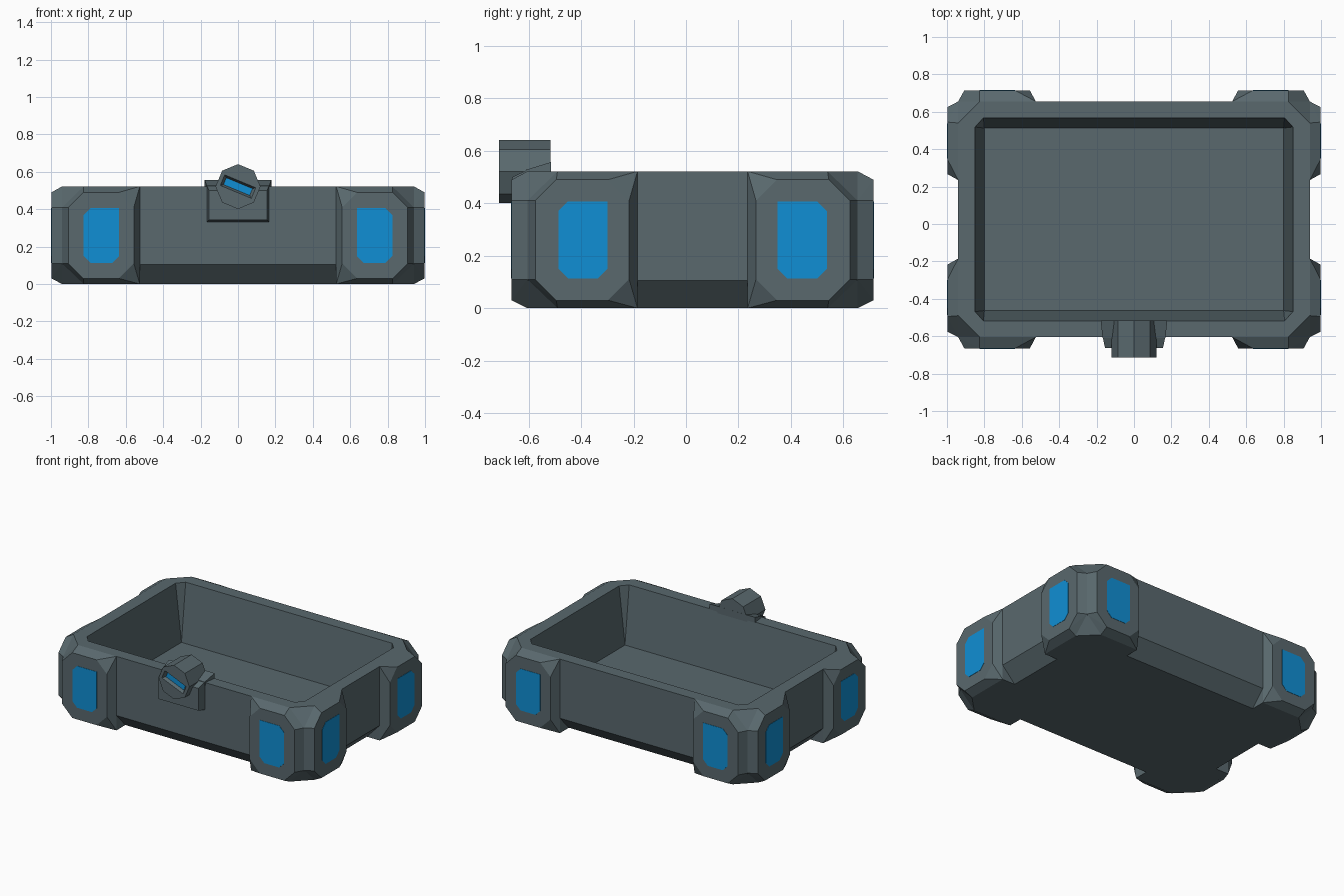
import bpy, bmesh, math
from mathutils import Matrix, Vector

if "Cube" in bpy.data.objects:
    bpy.data.objects.remove(bpy.data.objects["Cube"])

CY = 0.025          # the tray sits slightly behind the origin, the latch fills the front
TOP = 0.522


def material(name, rgb):
    m = bpy.data.materials.new(name)
    m.diffuse_color = (*rgb, 1)
    m.use_nodes = True
    m.node_tree.nodes["Principled BSDF"].inputs["Base Color"].default_value = m.diffuse_color
    return m


GREY = material("slate grey", (0.100, 0.140, 0.155))
BLUE = material("bright blue", (0.005, 0.275, 0.66))


def hull(name, pts, mat=GREY):
    """Flat-faced convex solid around the given points."""
    bm = bmesh.new()
    for p in pts:
        bm.verts.new(p)
    res = bmesh.ops.convex_hull(bm, input=bm.verts[:])
    junk = {g for g in res["geom_interior"] + res["geom_unused"]
            if isinstance(g, bmesh.types.BMVert) and g.is_valid}
    if junk:
        bmesh.ops.delete(bm, geom=list(junk), context='VERTS')
    bmesh.ops.dissolve_limit(bm, angle_limit=0.01, verts=bm.verts[:], edges=bm.edges[:])
    bmesh.ops.recalc_face_normals(bm, faces=bm.faces[:])
    me = bpy.data.meshes.new(name)
    bm.to_mesh(me)
    bm.free()
    me.materials.append(mat)
    ob = bpy.data.objects.new(name, me)
    bpy.context.collection.objects.link(ob)
    return ob


def cut(ob, cutter):
    mod = ob.modifiers.new("cut", 'BOOLEAN')
    mod.operation = 'DIFFERENCE'
    mod.solver = 'EXACT'
    mod.object = cutter
    cutter.hide_render = True
    cutter.hide_viewport = True


def four(x, y, z):
    return [(sx * x, CY + sy * y, z) for sx in (-1, 1) for sy in (-1, 1)]


# Cavity cutter: cut corners at the rim, square corners at the floor
def rim(g, z):
    return four(0.80 + g, 0.543 + g, z) + four(0.85 + g, 0.488 + g, z)


cavity = hull("cavity_cutter", four(0.80, 0.488, 0.12) + rim(0, TOP) + rim(0.006, TOP + 0.05))

# Tray body with a chamfer along the bottom
body = hull("tray_body", four(0.84, 0.53, 0) + four(0.94, 0.63, 0.105) + four(0.94, 0.63, 0.41)
            + four(0.825, 0.63, TOP) + four(0.94, 0.515, TOP))
cut(body, cavity)


# Bumper pads: raised octagon that flares to its base; u runs along the wall
def pad_points(u0, u1, face0, face1, base, outer):
    c, k = 0.08, 0.115
    b = [(u0, 0), (u0, TOP), (u1 - k, TOP), (u1, 0.41), (u1, 0.11), (u1 - k, 0)]
    f = [(u, z) for u in (face0, face1) for z in (0.03 + c, 0.49 - c)]
    f += [(u, z) for u in (face0 + c, face1 - c) for z in (0.03, 0.49)]
    return [(u, base, z) for u, z in b] + [(u, outer, z) for u, z in f]


def window_points(u0, u1, outer):
    c, z0, z1 = 0.037, 0.113, 0.407
    o = [(u0, z1), (u1 - c, z1), (u1, z1 - c), (u1, z0 + c), (u1 - c, z0),
         (u0 + c, z0), (u0, z0 + c)]
    return [(u, d, z) for u, z in o for d in (outer - 0.004, outer + 0.002)]


for sx, xn in ((-1, "left"), (1, "right")):
    for sy, yn in ((-1, "front"), (1, "back")):
        tag = yn + "_" + xn

        def along_x(pts):
            return [(sx * u, CY + sy * d, z) for u, d, z in pts]

        def along_y(pts):
            return [(sx * d, CY + sy * u, z) for u, d, z in pts]

        # Corner block that carries the two pads
        plan = [(0.525, 0.21), (0.525, 0.63), (0.94, 0.21), (0.825, 0.63), (0.94, 0.515)]
        block = [(x, y, z) for x, y in plan for z in (0, TOP)]
        block += [(0.94, 0.63, 0.11), (0.94, 0.63, 0.41)]
        cut(hull("corner_block_" + tag, along_x(block)), cavity)
        hull("long_side_pad_" + tag, along_x(pad_points(0.525, 0.94, 0.557, 0.907, 0.63, 0.69)))
        hull("short_side_pad_" + tag, along_y(pad_points(0.21, 0.63, 0.242, 0.60, 0.94, 0.998)))
        hull("long_side_window_" + tag, along_x(window_points(0.635, 0.825, 0.69)), BLUE)
        hull("short_side_window_" + tag, along_y(window_points(0.325, 0.512, 0.998)), BLUE)

# Latch bracket: bevelled plate on the front wall and a tab over the rim
hull("latch_plate", [(s * x, y, z) for s in (-1, 1) for x, y, z in
                     ((0.168, -0.60, 0.33), (0.168, -0.60, 0.53),
                      (0.155, -0.663, 0.343), (0.155, -0.663, 0.50))])
hull("latch_tab", [(s * x, y, z) for s in (-1, 1) for x, y, z in
                   ((0.178, -0.515, TOP - 0.003), (0.178, -0.515, 0.557),
                    (0.168, -0.61, 0.50), (0.168, -0.61, 0.528))])

# Latch barrel: eight-sided, with a tilted slot sunk into its front
Z = 0.521
barrel = hull("latch_barrel", [(0.12 * math.sin(i * math.pi / 4), y, Z + 0.12 * math.cos(i * math.pi / 4))
                               for i in range(8) for y in (-0.713, -0.516)])
tilt = Matrix.Rotation(math.radians(22.5), 3, 'Y')


def slot(w, h, y):
    return [tilt @ Vector((sx * w, 0, sz * h)) + Vector((0, y, Z))
            for sx in (-1, 1) for sz in (-1, 1)]


cut(barrel, hull("slot_cutter", slot(0.076, 0.020, -0.69) + slot(0.094, 0.034, -0.72)))
hull("slot_light", slot(0.075, 0.019, -0.693) + slot(0.075, 0.019, -0.687), BLUE)
